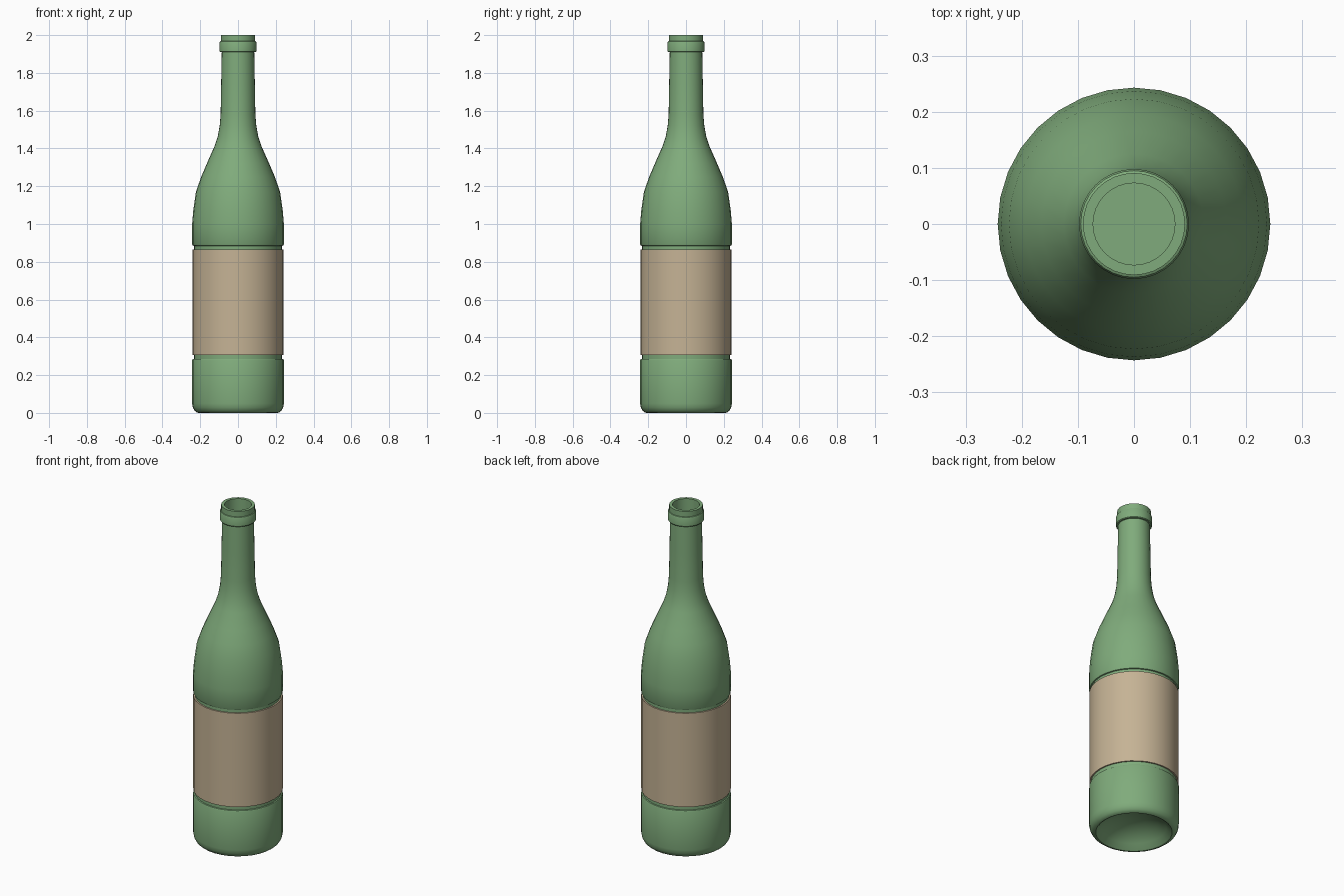
import bpy, bmesh
from math import radians, tau
from mathutils import Matrix, Vector

cube = bpy.data.objects.get("Cube")
if cube:
    bpy.data.objects.remove(cube, do_unlink=True)

SIDES = 32


def material(name, color):
    mat = bpy.data.materials.new(name)
    mat.use_nodes = True
    mat.diffuse_color = (*color, 1)
    mat.node_tree.nodes["Principled BSDF"].inputs["Base Color"].default_value = (*color, 1)
    return mat


def lathe(name, profile, mat, closed=False):
    """Turn a (radius, height) profile around the z axis."""
    bm = bmesh.new()
    verts = [bm.verts.new((r, 0, z)) for r, z in profile]
    pairs = list(zip(verts, verts[1:]))
    if closed:
        pairs.append((verts[-1], verts[0]))
    edges = [bm.edges.new(p) for p in pairs]
    bmesh.ops.spin(bm, geom=verts + edges, cent=(0, 0, 0), axis=(0, 0, 1),
                   angle=tau, steps=SIDES, use_merge=False)
    bmesh.ops.remove_doubles(bm, verts=bm.verts, dist=0.0005)
    bmesh.ops.recalc_face_normals(bm, faces=bm.faces)
    mesh = bpy.data.meshes.new(name)
    bm.to_mesh(mesh)
    bm.free()
    mesh.materials.append(mat)
    obj = bpy.data.objects.new(name, mesh)
    bpy.context.collection.objects.link(obj)
    bpy.ops.object.select_all(action='DESELECT')
    obj.select_set(True)
    bpy.context.view_layer.objects.active = obj
    bpy.ops.object.shade_smooth_by_angle(angle=radians(32))
    return obj


glass = material("green glass", (0.215, 0.41, 0.2))
paper = material("tan paper", (0.56, 0.45, 0.3))

# Domed hollow under the base, then the rounded foot
base = [(0, 0.09), (0.07, 0.083), (0.13, 0.06), (0.175, 0.03), (0.2, 0.004),
        (0.207, 0), (0.218, 0.002), (0.23, 0.012), (0.239, 0.028), (0.243, 0.05)]
# Straight body with a recess for the label
body = [(0.243, 0.278), (0.24, 0.284), (0.234, 0.286),
        (0.234, 0.884), (0.24, 0.886), (0.243, 0.892)]
# Shoulder sweeping into the neck
shoulder = [(0.243, 1.0), (0.237, 1.07), (0.223, 1.17), (0.195, 1.25),
            (0.165, 1.32), (0.125, 1.41), (0.108, 1.46), (0.097, 1.52),
            (0.092, 1.58), (0.089, 1.75), (0.086, 1.91)]
# Collar ring, lip and the bore of the neck
mouth = [(0.095, 1.91), (0.098, 1.914), (0.098, 1.96), (0.095, 1.966),
         (0.091, 1.968), (0.091, 2.0), (0.073, 2.0), (0.073, 1.55), (0, 1.55)]
lathe("bottle", base + body + shoulder + mouth, glass)

# Paper band wrapped around the recess
lathe("label", [(0.233, 0.307), (0.242, 0.307), (0.242, 0.866), (0.233, 0.866)],
      paper, closed=True)
